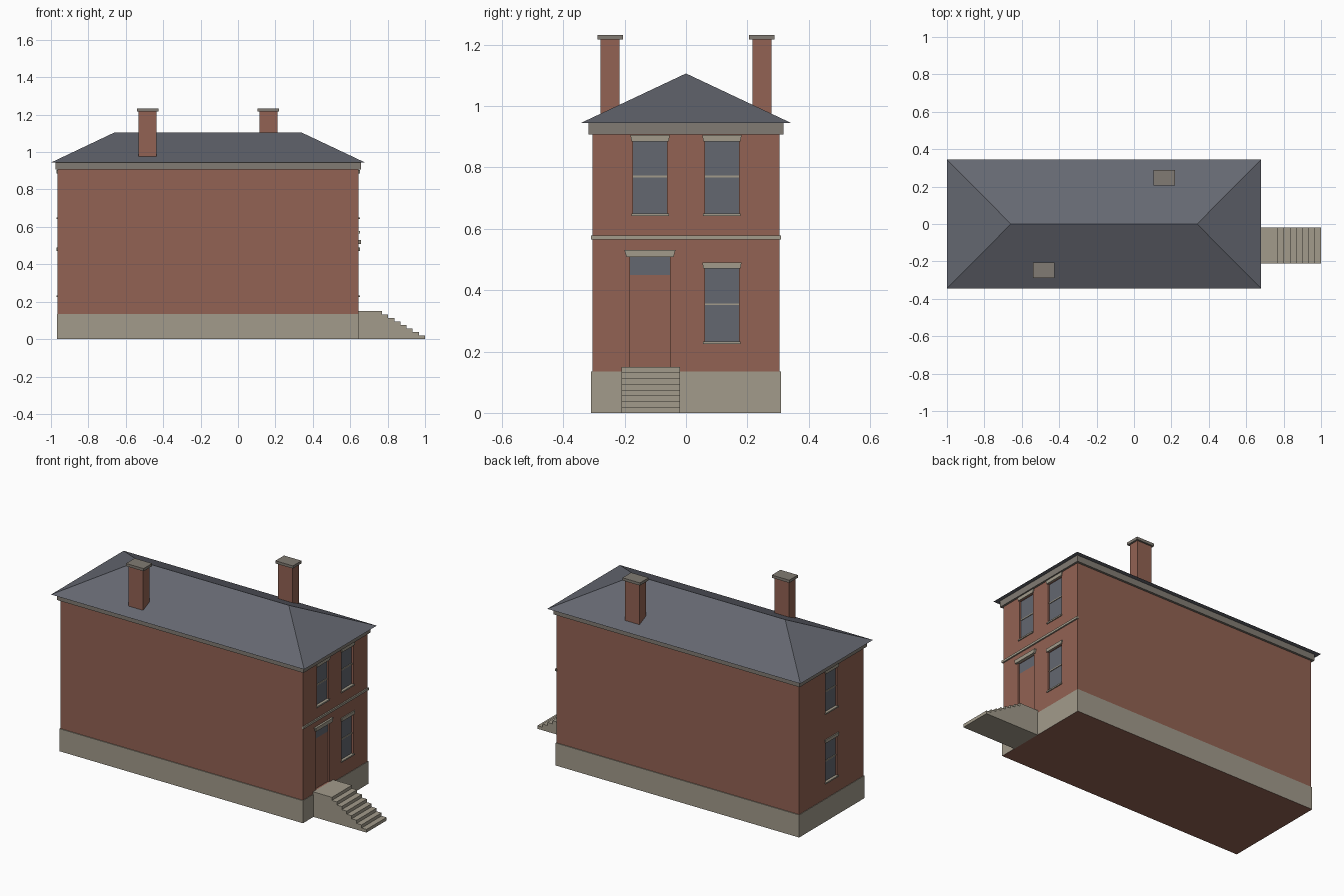
import bpy, bmesh
from mathutils import Vector

cube = bpy.data.objects.get("Cube")
if cube:
    bpy.data.objects.remove(cube, do_unlink=True)


def material(name, rgb):
    m = bpy.data.materials.new(name)
    m.use_nodes = True
    lin = [((c / 255 + 0.055) / 1.055) ** 2.4 for c in rgb] + [1]
    m.diffuse_color = lin
    m.node_tree.nodes["Principled BSDF"].inputs["Base Color"].default_value = lin
    return m


BRICK = material("red brick", (146, 98, 83))
STONE = material("pale stone", (162, 155, 139))
SLATE = material("roof slate", (101, 104, 113))
GLASS = material("window glass", (99, 103, 112))
TRIM = material("grey trim", (129, 123, 115))


def finish(name, bm, *mats):
    bmesh.ops.recalc_face_normals(bm, faces=bm.faces)
    me = bpy.data.meshes.new(name)
    bm.to_mesh(me)
    bm.free()
    for m in mats:
        me.materials.append(m)
    ob = bpy.data.objects.new(name, me)
    bpy.context.collection.objects.link(ob)
    return ob


def box(name, x, y, z, *mats):
    bm = bmesh.new()
    bmesh.ops.create_cube(bm, size=1)
    for v in bm.verts:
        v.co = Vector([(r[0] + r[1]) / 2 + c * (r[1] - r[0]) for c, r in zip(v.co, (x, y, z))])
    return finish(name, bm, *mats)


def prism(name, outline, offset, mat):
    """Extrude a flat outline of 3D points along an offset."""
    bm = bmesh.new()
    face = bm.faces.new([bm.verts.new(p) for p in outline])
    new = bmesh.ops.extrude_face_region(bm, geom=[face])["geom"]
    bmesh.ops.translate(bm, vec=offset, verts=[v for v in new if isinstance(v, bmesh.types.BMVert)])
    return finish(name, bm, mat)


X0, X1, HALF = -0.965, 0.645, 0.305   # wall planes
DEPTH = 0.015                         # recess depth

# Brick body and stone plinth
body = box("brick_walls", (X0, X1), (-HALF, HALF), (0.002, 0.91), BRICK)
plinth = box("stone_plinth", (X0 - 0.003, X1 + 0.003), (-0.31, 0.31), (0, 0.135), STONE, BRICK)
for p in plinth.data.polygons:
    if p.normal.z < -0.5:
        p.material_index = 1


def cut(side, y, z):
    """Sink a shallow opening into the end wall on the given side."""
    wall = X1 if side > 0 else X0
    cutter = box("opening_cutter", sorted((wall - side * DEPTH, wall + side * 0.05)), y, z, BRICK)
    cutter.hide_render = True
    mod = body.modifiers.new("opening", "BOOLEAN")
    mod.operation, mod.solver, mod.object = "DIFFERENCE", "EXACT", cutter
    bpy.context.view_layer.objects.active = body
    bpy.ops.object.modifier_apply(modifier=mod.name)
    bpy.data.objects.remove(cutter, do_unlink=True)


def plate(name, side, y, z, back, front, mat):
    """Box on an end wall, between two distances from the wall plane."""
    wall = X1 if side > 0 else X0
    return box(name, sorted((wall + side * back, wall + side * front)), y, z, mat)


def lintel(name, side, y, z, flare, out):
    """Stone head with slightly splayed ends."""
    wall = X1 if side > 0 else X0
    x = wall - side * 0.003
    outline = [(x, y[0] - flare * 0.6, z[0]), (x, y[1] + flare * 0.6, z[0]),
               (x, y[1] + flare, z[1]), (x, y[0] - flare, z[1])]
    prism(name, outline, (side * (out + 0.003), 0, 0), STONE)


def window(name, side, yc, z0, z1):
    y = (yc - 0.055, yc + 0.055)
    cut(side, y, (z0, z1))
    plate(name + "_glass", side, y, (z0, z1), -DEPTH, -DEPTH + 0.004, GLASS)
    mid = (z0 + z1) / 2 + 0.004
    plate(name + "_rail", side, y, (mid - 0.003, mid + 0.003), -DEPTH, -0.007, STONE)
    plate(name + "_sill", side, (y[0] - 0.006, y[1] + 0.006), (z0 - 0.005, z0 + 0.003), -DEPTH, 0.006, STONE)
    lintel(name + "_lintel", side, y, (z1, z1 + 0.02), 0.009, 0.006)


# Windows on both end walls
UPPER, LOWER = (0.647, 0.885), (0.23, 0.47)
window("upper_window_right", 1, -0.117, *UPPER)
window("upper_window_left", 1, 0.117, *UPPER)
window("lower_window", 1, 0.117, *LOWER)
window("rear_upper_window", -1, 0, *UPPER)
window("rear_lower_window", -1, 0, *LOWER)

# Doorway with transom light and stone head
door_y = (-0.183, -0.052)
cut(1, door_y, (0.15, 0.51))
plate("door_panel", 1, door_y, (0.15, 0.45), -DEPTH, -DEPTH + 0.004, BRICK)
plate("transom_glass", 1, door_y, (0.45, 0.51), -DEPTH, -DEPTH + 0.004, GLASS)
lintel("door_lintel", 1, door_y, (0.508, 0.53), 0.018, 0.012)

# String course across the entrance wall
plate("string_course", 1, (-0.309, 0.309), (0.565, 0.578), -0.003, 0.008, STONE)

# Stair: landing and seven treads as one stepped profile
STEPS, TOP, LAND = 8, 0.15, 0.77
rise, tread = TOP / STEPS, (1.0 - LAND) / (STEPS - 1)
profile = [(X1, -0.21, 0), (X1, -0.21, TOP)]
for i in range(STEPS):
    x = LAND + i * tread
    profile += [(x, -0.21, TOP - i * rise), (x, -0.21, TOP - (i + 1) * rise)]
prism("entrance_stair", profile, (0, 0.19, 0), STONE)

# Cornice under the eaves
box("cornice", (X0 - 0.012, X1 + 0.012), (-0.318, 0.318), (0.907, 0.944), TRIM)

# Hipped roof
bm = bmesh.new()
eaves = [bm.verts.new(p) for p in ((-1, -0.344, 0.944), (0.68, -0.344, 0.944),
                                   (0.68, 0.344, 0.944), (-1, 0.344, 0.944))]
rear, front = bm.verts.new((-0.658, 0, 1.106)), bm.verts.new((0.337, 0, 1.106))
a, b, c, d = eaves
for f in ((a, b, front, rear), (b, c, front), (c, d, rear, front), (d, a, rear), (d, c, b, a)):
    bm.faces.new(f)
finish("hipped_roof", bm, SLATE)

# Chimneys with overhanging caps
for name, x, y in (("front", -0.483, -0.247), ("back", 0.162, 0.247)):
    box(name + "_chimney", (x - 0.048, x + 0.048), (y - 0.031, y + 0.031), (0.95, 1.216), BRICK)
    box(name + "_chimney_cap", (x - 0.058, x + 0.058), (y - 0.041, y + 0.041), (1.216, 1.232), TRIM)
